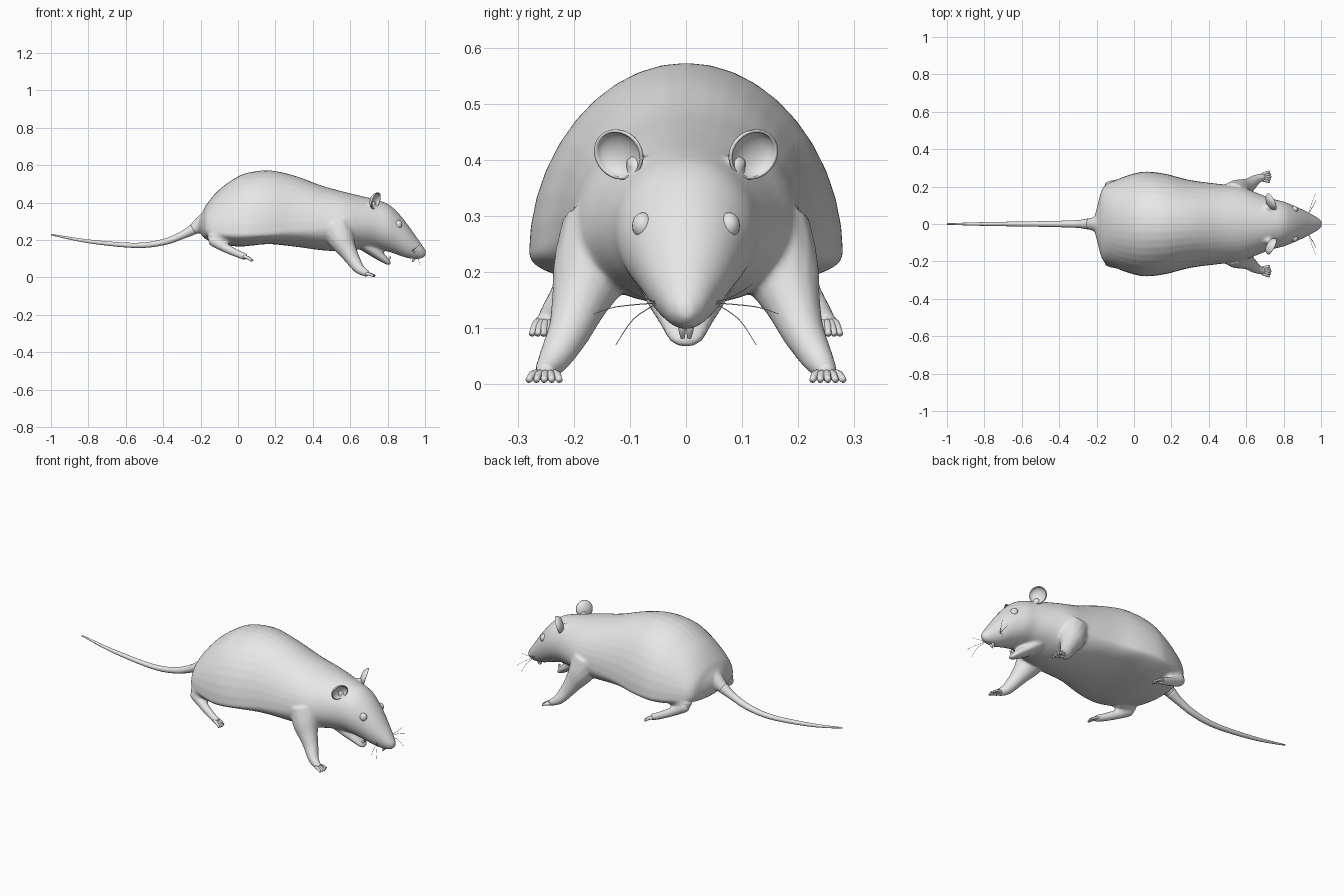
import bpy
import bmesh
import math
from mathutils import Vector, Matrix

if "Cube" in bpy.data.objects:
    bpy.data.objects.remove(bpy.data.objects["Cube"])

grey = bpy.data.materials.new("plain_grey")
grey.use_nodes = True
grey.diffuse_color = (0.8, 0.8, 0.8, 1)
grey.node_tree.nodes["Principled BSDF"].inputs["Base Color"].default_value = (0.8, 0.8, 0.8, 1)


def spline(stations, steps):
    """Catmull-Rom interpolation through tuples of any length."""
    result = []
    last = len(stations) - 1
    for i in range(last):
        a, b = stations[max(i - 1, 0)], stations[i]
        c, d = stations[i + 1], stations[min(i + 2, last)]
        for k in range(steps):
            t = k / steps
            result.append([
                q + 0.5 * t * (r - p + t * (2 * p - 5 * q + 4 * r - s + t * (3 * (q - r) + s - p)))
                for p, q, r, s in zip(a, b, c, d)])
    result.append(list(stations[last]))
    return result


def bridge(bm, rings):
    """Skin closed rings of points and cap both ends."""
    rows = [[bm.verts.new(p) for p in ring] for ring in rings]
    n = len(rows[0])
    for low, high in zip(rows, rows[1:]):
        for i in range(n):
            j = (i + 1) % n
            bm.faces.new((low[i], low[j], high[j], high[i]))
    bm.faces.new(rows[0])
    bm.faces.new(rows[-1])


def loft(bm, stations, sides=40):
    """Stations: x, top z, widest z, bottom z, half width."""
    rings = []
    for x, top, wide, bottom, half in spline(stations, 5):
        ring = []
        for i in range(sides):
            angle = math.tau * i / sides
            s = math.sin(angle)
            z = wide + s * (top - wide if s > 0 else wide - bottom)
            ring.append((x, half * math.cos(angle), z))
        rings.append(ring)
    bridge(bm, rings)


def tube(bm, stations, side=1, sides=14, steps=5):
    """Stations: x, y, z, radius; side mirrors the path across y."""
    path = spline(stations, steps)
    points = [Vector((x, y * side, z)) for x, y, z, r in path]
    rings = []
    for i, point in enumerate(points):
        along = points[min(i + 1, len(points) - 1)] - points[max(i - 1, 0)]
        turn = along.to_track_quat('Z', 'Y')
        radius = path[i][3]
        rings.append([
            point + turn @ Vector((radius * math.cos(math.tau * k / sides),
                                   radius * math.sin(math.tau * k / sides), 0))
            for k in range(sides)])
    bridge(bm, rings)


def finish(bm, name):
    bmesh.ops.recalc_face_normals(bm, faces=bm.faces)
    for face in bm.faces:
        face.smooth = True
    mesh = bpy.data.meshes.new(name)
    bm.to_mesh(mesh)
    bm.free()
    mesh.materials.append(grey)
    obj = bpy.data.objects.new(name, mesh)
    bpy.context.collection.objects.link(obj)
    return obj


# Torso and head, rump to nose
torso = [
    (-0.215, 0.31, 0.285, 0.26, 0.02), (-0.19, 0.35, 0.27, 0.22, 0.12),
    (-0.165, 0.395, 0.25, 0.20, 0.195), (-0.10, 0.47, 0.235, 0.18, 0.235),
    (0, 0.54, 0.23, 0.165, 0.27), (0.07, 0.563, 0.23, 0.17, 0.28),
    (0.17, 0.572, 0.235, 0.178, 0.268), (0.30, 0.545, 0.25, 0.165, 0.235),
    (0.45, 0.49, 0.26, 0.145, 0.215), (0.57, 0.457, 0.27, 0.14, 0.20),
    (0.66, 0.435, 0.28, 0.15, 0.165), (0.74, 0.415, 0.28, 0.15, 0.135),
    (0.80, 0.393, 0.265, 0.138, 0.12), (0.85, 0.352, 0.24, 0.122, 0.10),
    (0.90, 0.292, 0.205, 0.105, 0.078), (0.95, 0.222, 0.165, 0.098, 0.052),
    (0.985, 0.172, 0.14, 0.103, 0.032), (1.004, 0.145, 0.132, 0.118, 0.012),
]
lower_jaw = [
    (0.62, 0.24, 0.20, 0.17, 0.09), (0.70, 0.20, 0.16, 0.12, 0.075),
    (0.76, 0.15, 0.12, 0.085, 0.05), (0.80, 0.105, 0.088, 0.067, 0.034),
    (0.817, 0.085, 0.078, 0.07, 0.015),
]
tail = [
    (-0.14, 0, 0.30, 0.07), (-0.19, 0, 0.287, 0.048), (-0.24, 0, 0.257, 0.03),
    (-0.30, 0, 0.225, 0.021), (-0.40, 0, 0.188, 0.017), (-0.55, 0, 0.171, 0.014),
    (-0.80, 0, 0.193, 0.010), (-1, 0, 0.229, 0.004),
]
front_leg = [
    (0.53, 0.14, 0.27, 0.085), (0.555, 0.17, 0.20, 0.07), (0.585, 0.19, 0.145, 0.051),
    (0.615, 0.208, 0.095, 0.039), (0.645, 0.232, 0.05, 0.030),
    (0.675, 0.247, 0.028, 0.022), (0.70, 0.251, 0.018, 0.016),
]
hind_leg = [
    (-0.06, 0.18, 0.23, 0.055), (-0.135, 0.195, 0.205, 0.034), (-0.08, 0.215, 0.165, 0.026),
    (-0.01, 0.238, 0.13, 0.021), (0.045, 0.252, 0.107, 0.018),
]
ear_root = [(0.69, 0.07, 0.36, 0.035), (0.71, 0.083, 0.385, 0.024), (0.73, 0.10, 0.398, 0.012)]

bm = bmesh.new()
loft(bm, torso)
loft(bm, lower_jaw)
tube(bm, tail[:4])
for side in (1, -1):
    for limb in (front_leg, hind_leg, ear_root):
        tube(bm, limb, side)
body = finish(bm, "body")

# Fuse the overlapping volumes into one soft skin
fuse = body.modifiers.new("fuse", 'REMESH')
fuse.mode = 'VOXEL'
fuse.voxel_size = 0.007
fuse.use_smooth_shade = True
soften = body.modifiers.new("soften", 'SMOOTH')
soften.factor = 0.5
soften.iterations = 6

# Tail
bm = bmesh.new()
tube(bm, tail[2:])
finish(bm, "tail")

# Front teeth, upper and lower pairs
bm = bmesh.new()
for side in (1, -1):
    tube(bm, [(0.945, 0.007, 0.12, 0.008), (0.942, 0.007, 0.10, 0.007), (0.932, 0.006, 0.083, 0.004)], side)
    tube(bm, [(0.79, 0.007, 0.085, 0.008), (0.808, 0.007, 0.10, 0.006), (0.815, 0.006, 0.112, 0.003)], side)
finish(bm, "teeth")

for side, label in ((1, "left"), (-1, "right")):
    # Toes fan out from each paw
    for name, root, tip, spread in (
            ("front_toes", (0.685, 0.25, 0.018), (0.733, 0.253, 0.007), 0.014),
            ("hind_toes", (0.03, 0.25, 0.112), (0.08, 0.254, 0.089), 0.0105)):
        bm = bmesh.new()
        for i in range(-2, 3):
            shorter = 0.004 * abs(i)
            end = (tip[0] - shorter, tip[1] + i * spread, tip[2])
            start = (root[0], root[1] + i * spread * 0.5, root[2])
            middle = [(a + b) / 2 for a, b in zip(start, end)]
            middle[2] += 0.004
            tube(bm, [(*start, 0.009), (*middle, 0.008), (*end, 0.0055)], side, 8, 3)
        finish(bm, label + "_" + name)

    # Cupped ear: half of a flattened sphere, open forward and outward
    bm = bmesh.new()
    bmesh.ops.create_uvsphere(bm, u_segments=24, v_segments=14, radius=1)
    bmesh.ops.delete(bm, geom=[v for v in bm.verts if v.co.x > 0.01], context='VERTS')
    turn = Vector((0.8, 0.42 * side, -0.28)).to_track_quat('X', 'Z').to_matrix().to_4x4()
    place = Matrix.Translation((0.738, 0.121 * side, 0.409))
    bm.transform(place @ turn @ Matrix.Diagonal((0.026, 0.046, 0.044, 1)))
    ear = finish(bm, label + "_ear")
    rim = ear.modifiers.new("thickness", 'SOLIDIFY')
    rim.thickness = 0.005
    rim.offset = 0

    # Eye
    bm = bmesh.new()
    bmesh.ops.create_uvsphere(bm, u_segments=20, v_segments=12, radius=1)
    bm.transform(Matrix.Translation((0.857, 0.077 * side, 0.283)) @ Matrix.Diagonal((0.021, 0.019, 0.023, 1)))
    finish(bm, label + "_eye")

    # Whiskers
    bm = bmesh.new()
    for lift, reach in ((-0.065, 0.125), (-0.01, 0.165), (0.045, 0.12)):
        tube(bm, [(0.93, 0.05, 0.145, 0.001),
                  (0.955, reach * 0.75, 0.142 + lift * 0.4, 0.0009),
                  (0.972, reach, 0.135 + lift, 0.0006)], side, 5, 4)
    finish(bm, label + "_whiskers")
